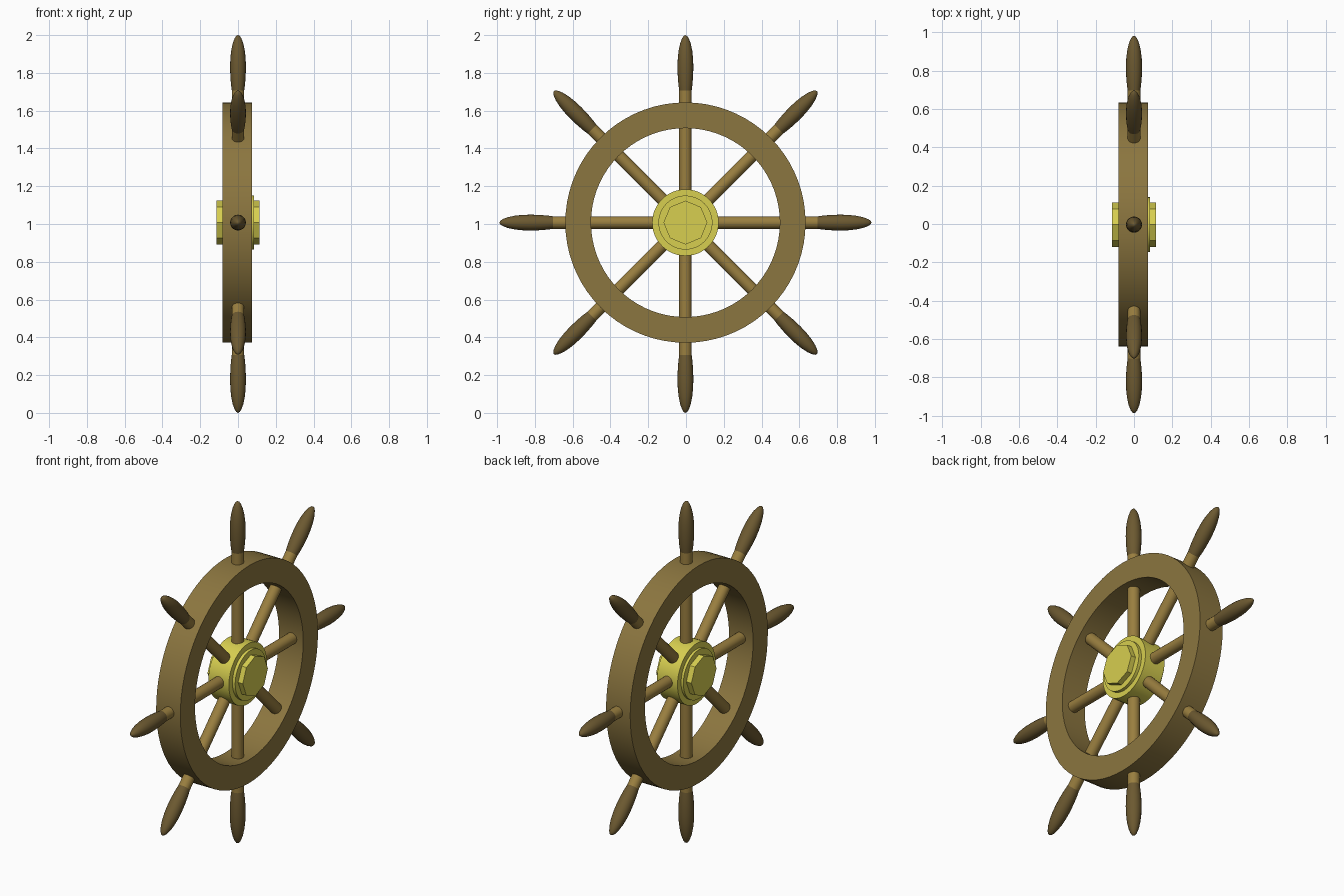
import bpy, bmesh, math
from mathutils import Matrix

if "Cube" in bpy.data.objects:
    bpy.data.objects.remove(bpy.data.objects["Cube"])

CY, CZ = -0.003, 1.0075  # wheel centre


def material(name, rgb):
    m = bpy.data.materials.new(name)
    m.diffuse_color = (*rgb, 1)
    m.use_nodes = True
    m.node_tree.nodes["Principled BSDF"].inputs["Base Color"].default_value = m.diffuse_color
    return m


rim_wood = material("rim_wood", (0.26, 0.18, 0.05))
spoke_wood = material("spoke_wood", (0.32, 0.21, 0.05))
handle_wood = material("handle_wood", (0.15, 0.10, 0.03))
brass = material("brass", (0.68, 0.62, 0.08))


def lathe(name, profile, segs, mat, matrix, closed=False):
    """Spin (radius, height) points about local z; zero radius makes a pole."""
    bm = bmesh.new()
    vs = [bm.verts.new((r, 0, h)) for r, h in profile]
    pairs = list(zip(vs, vs[1:] + vs[:1])) if closed else list(zip(vs, vs[1:]))
    es = [bm.edges.new(p) for p in pairs]
    bmesh.ops.spin(bm, geom=vs + es, cent=(0, 0, 0), axis=(0, 0, 1),
                   angle=2 * math.pi, steps=segs, use_merge=False)
    bmesh.ops.remove_doubles(bm, verts=bm.verts, dist=1e-5)
    bmesh.ops.recalc_face_normals(bm, faces=bm.faces)
    me = bpy.data.meshes.new(name)
    bm.to_mesh(me)
    bm.free()
    ob = bpy.data.objects.new(name, me)
    bpy.context.collection.objects.link(ob)
    me.materials.append(mat)
    ob.matrix_world = matrix
    bpy.ops.object.select_all(action='DESELECT')
    ob.select_set(True)
    bpy.context.view_layer.objects.active = ob
    bpy.ops.object.shade_smooth_by_angle(angle=math.radians(35))
    return ob


def disc(name, r, x0, x1, segs, mat):
    return lathe(name, [(0, x0), (r, x0), (r, x1), (0, x1)], segs, mat, axle)


# Local z along world x, local x vertical
axle = Matrix.Translation((0, CY, CZ)) @ Matrix.Rotation(math.pi / 2, 4, 'Y')

# Rim
lathe("rim", [(0.5, -0.082), (0.636, -0.082), (0.636, 0.074), (0.5, 0.074)],
      72, rim_wood, axle, closed=True)

# Hub: drum, flange plate and octagonal cap on both sides
disc("hub_drum", 0.176, -0.066, 0.066, 48, brass)
disc("hub_flange", 0.143, -0.081, 0.084, 48, brass)
disc("hub_octagon_cap", 0.116, -0.114, 0.114, 8, brass)

# Eight spokes with turned handles
grip = [(0, 0), (0.033, 0), (0.037, 0.1), (0.0405, 0.25), (0.042, 0.42),
        (0.0405, 0.58), (0.036, 0.72), (0.028, 0.85), (0.018, 0.94),
        (0.009, 0.985), (0, 1)]
START = 0.70
for i in range(8):
    turn = Matrix.Translation((0, CY, CZ)) @ Matrix.Rotation(i * math.pi / 4, 4, 'X')
    tip = {0: 2 - CZ, 4: CZ}.get(i, 0.985)
    lathe(f"spoke_{i + 1}", [(0, 0.1), (0.033, 0.1), (0.033, START + 0.01), (0, START + 0.01)],
          20, spoke_wood, turn)
    lathe(f"handle_{i + 1}", [(r, START + t * (tip - START)) for r, t in grip],
          20, handle_wood, turn)
